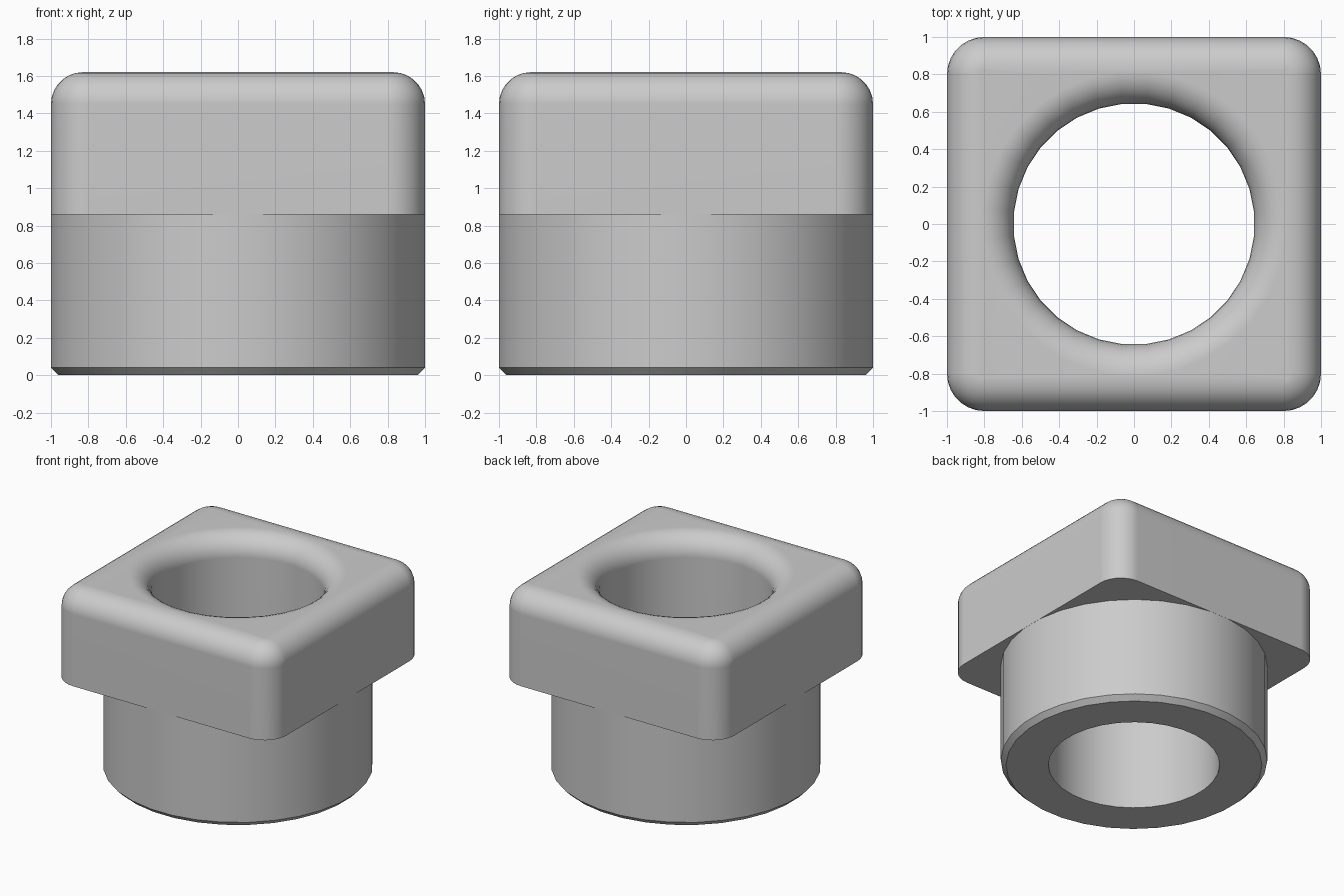
import bpy
import bmesh
from math import cos, sin, pi, radians

cube = bpy.data.objects.get("Cube")
if cube:
    bpy.data.objects.remove(cube, do_unlink=True)

SIDES = 32            # points in every ring, a quarter of them per corner
QUARTER = SIDES // 4
HOLE, TOP, LEDGE = 0.645, 1.62, 0.86
FILLET, CORNER, STEPS = 0.17, 0.2, 7


def circle(radius, z):
    angles = [(i + 0.5) * 2 * pi / SIDES for i in range(SIDES)]
    return [(radius * cos(a), radius * sin(a), z) for a in angles]


def rounded_square(inset, z):
    """Square ring with an arc at each corner, shrunk by inset."""
    points = []
    centre, radius = 1 - CORNER, CORNER - inset
    for q in range(4):
        mid = q * pi / 2 + pi / 4
        sx, sy = (1 if cos(mid) > 0 else -1), (1 if sin(mid) > 0 else -1)
        for k in range(QUARTER):
            a = q * pi / 2 + k / (QUARTER - 1) * pi / 2
            points.append((sx * centre + radius * cos(a),
                           sy * centre + radius * sin(a), z))
    return points


# Round collar with chamfered foot, then the ledge of the square head
collar = 0.999 / cos(pi / SIDES)
rings = [circle(HOLE, 0), circle(collar - 0.04, 0), circle(collar, 0.04),
         circle(collar, LEDGE), rounded_square(0, LEDGE)]
arc = [i / STEPS * pi / 2 for i in range(STEPS + 1)]

# Outer rounded edge of the head
for a in arc:
    rings.append(rounded_square(FILLET * (1 - cos(a)), TOP - FILLET * (1 - sin(a))))

# Rounded mouth of the bore
for a in arc:
    rings.append(circle(HOLE + FILLET * (1 - sin(a)), TOP - FILLET * (1 - cos(a))))

# Join all rings into one closed skin; the last step is the bore wall
bm = bmesh.new()
loops = [[bm.verts.new(p) for p in ring] for ring in rings]
for lower, upper in zip(loops, loops[1:] + loops[:1]):
    for i in range(SIDES):
        j = (i + 1) % SIDES
        bm.faces.new((lower[i], lower[j], upper[j], upper[i]))
bmesh.ops.recalc_face_normals(bm, faces=bm.faces[:])
mesh = bpy.data.meshes.new("square_head_bushing")
bm.to_mesh(mesh)
bm.free()
bushing = bpy.data.objects.new("square_head_bushing", mesh)
bpy.context.collection.objects.link(bushing)

# Plain grey
grey = bpy.data.materials.new("plain_grey")
grey.use_nodes = True
colour = (0.6, 0.6, 0.6, 1)
grey.diffuse_color = colour
grey.node_tree.nodes["Principled BSDF"].inputs["Base Color"].default_value = colour
mesh.materials.append(grey)

# Smooth curves, crisp corners, clean flat faces
bpy.ops.object.select_all(action="DESELECT")
bushing.select_set(True)
bpy.context.view_layer.objects.active = bushing
bpy.ops.object.shade_smooth_by_angle(angle=radians(30))
weighted = bushing.modifiers.new("flat_face_normals", "WEIGHTED_NORMAL")
weighted.keep_sharp = True
